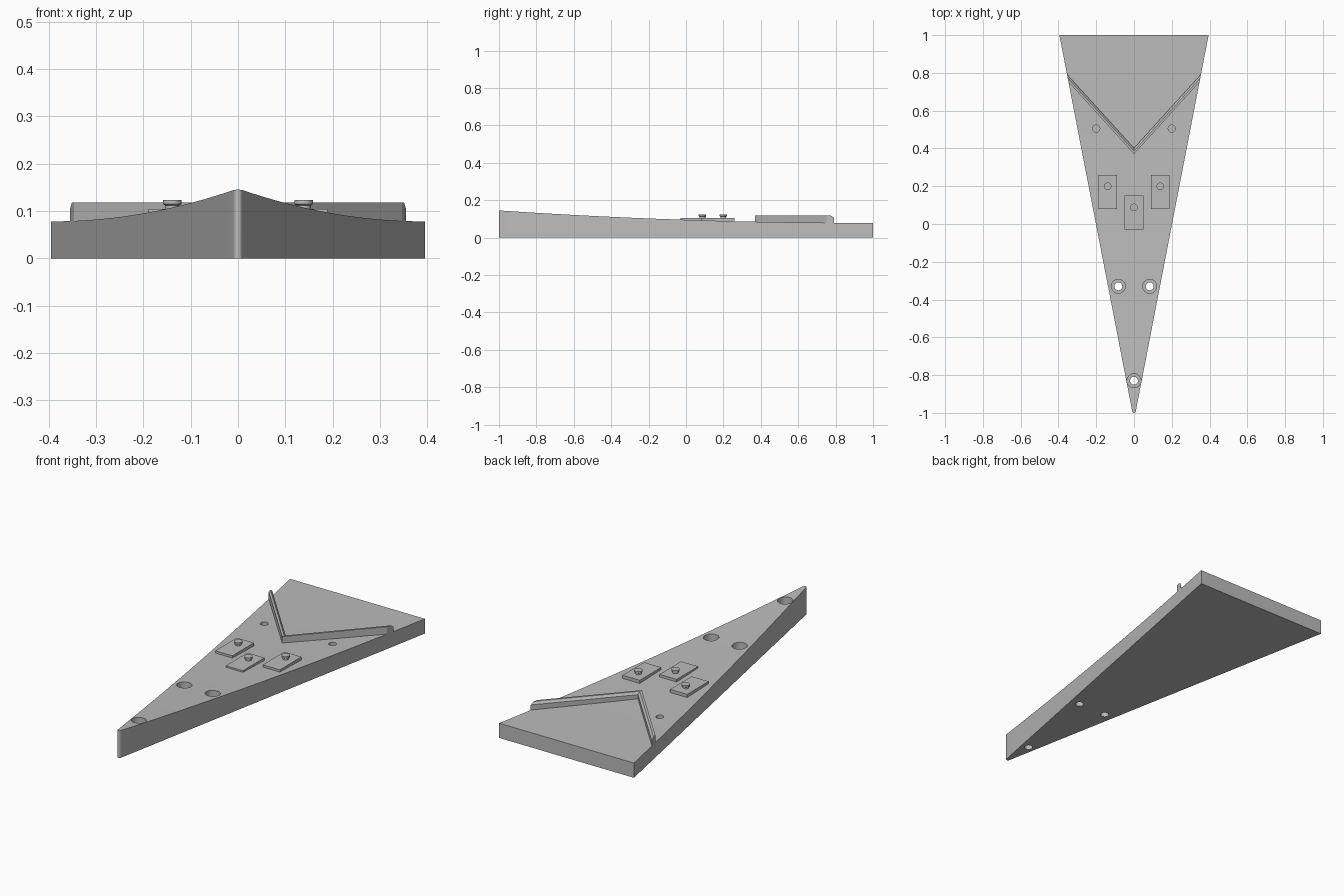
import bpy, bmesh, math
from mathutils import Vector

cube = bpy.data.objects.get("Cube")
if cube:
    bpy.data.objects.remove(cube, do_unlink=True)

grey = bpy.data.materials.new("plain_grey")
grey.use_nodes = True
colour = (0.5, 0.5, 0.5, 1)
grey.diffuse_color = colour
grey.node_tree.nodes["Principled BSDF"].inputs["Base Color"].default_value = colour

APEX, HALF = -1.04, 0.395
SLOPE = HALF / (1 - APEX)


def half_width(y):
    return SLOPE * (y - APEX)


def top_z(y):
    return 0.078 + 0.067 * ((1 - y) / 2) ** 2


def finish(name, bm, smooth=True):
    bmesh.ops.recalc_face_normals(bm, faces=bm.faces)
    mesh = bpy.data.meshes.new(name)
    bm.to_mesh(mesh)
    bm.free()
    ob = bpy.data.objects.new(name, mesh)
    bpy.context.collection.objects.link(ob)
    mesh.materials.append(grey)
    if smooth:
        shade(ob)
    return ob


def shade(ob):
    bpy.ops.object.select_all(action='DESELECT')
    ob.select_set(True)
    bpy.context.view_layer.objects.active = ob
    bpy.ops.object.shade_smooth_by_angle(angle=math.radians(30))


def loft(bm, rings):
    """Join closed rings of points and cap both ends."""
    loops = [[bm.verts.new(p) for p in ring] for ring in rings]
    n = len(loops[0])
    for a, b in zip(loops, loops[1:]):
        for i in range(n):
            j = (i + 1) % n
            bm.faces.new((a[i], a[j], b[j], b[i]))
    bm.faces.new(loops[0])
    bm.faces.new(loops[-1])


def turned(name, x, y, profile, smooth=True):
    """Solid of revolution from (radius, z) steps."""
    bm = bmesh.new()
    turn = [2 * math.pi * i / 32 for i in range(32)]
    loft(bm, [[(x + r * math.cos(a), y + r * math.sin(a), z) for a in turn]
              for r, z in profile])
    return finish(name, bm, smooth)


# Wedge body: rounded nose, then stations along the curved top
angle = math.atan(SLOPE)
radius = (-1 - APEX) / (1 / math.sin(angle) - 1)
stations = []
for i in range(1, 9):
    t = (math.pi / 2 - angle) * i / 8
    stations.append((-1 + radius * (1 - math.cos(t)), radius * math.sin(t)))
start = stations[-1][0]
for i in range(1, 33):
    y = start + (1 - start) * i / 32
    stations.append((y, half_width(y)))
stations.insert(0, (-1, 0.0004))
bm = bmesh.new()
loft(bm, [[(-w, y, 0), (w, y, 0), (w, y, top_z(y)), (-w, y, top_z(y))]
          for y, w in stations])
body = finish("wedge_body", bm, False)

# Counterbored screw holes and shallow blind holes
cutters = []
for x, y in ((0, -0.83), (-0.083, -0.33), (0.083, -0.33)):
    cutters.append(turned("screw_hole_cutter", x, y,
                          [(0.021, -0.1), (0.021, 0.065), (0.037, 0.065), (0.037, 0.3)], False))
for x in (-0.2, 0.2):
    cutters.append(turned("blind_hole_cutter", x, 0.505, [(0.019, 0.045), (0.019, 0.3)], False))
for cutter in cutters:
    mod = body.modifiers.new("hole", 'BOOLEAN')
    mod.operation = 'DIFFERENCE'
    mod.solver = 'EXACT'
    mod.object = cutter
    bpy.context.view_layer.objects.active = body
    bpy.ops.object.modifier_apply(modifier=mod.name)
    bpy.data.objects.remove(cutter, do_unlink=True)
shade(body)

# Raised pads with mushroom-headed pegs
for side, x, y, peg_y in (("right", -0.139, 0.17, 0.2), ("left", 0.139, 0.17, 0.2),
                          ("middle", 0, 0.06, 0.088)):
    bm = bmesh.new()
    loft(bm, [[(x + sx * 0.05, y + sy * 0.09, z)
               for sx, sy in ((-1, -1), (1, -1), (1, 1), (-1, 1))] for z in (0.07, 0.104)])
    finish(side + "_pad", bm, False)
    turned(side + "_peg", x, peg_y, [(0.015, 0.1), (0.015, 0.112), (0.02, 0.115), (0.02, 0.123)])

# V-shaped rib with its rear edge bevelled, trimmed to the wedge sides
STEEP = 1.1
section = ((0.37, 0.06), (0.37, 0.118), (0.387, 0.118), (0.402, 0.106), (0.402, 0.06))


def rib_end(y0, z, sign):
    x = SLOPE * (y0 - APEX) / (1 - SLOPE * STEEP)
    return (sign * x, y0 + STEEP * x, z)


bm = bmesh.new()
loft(bm, [[rib_end(y, z, -1) for y, z in section],
          [(0, y, z) for y, z in section],
          [rib_end(y, z, 1) for y, z in section]])
finish("v_rib", bm, False)
